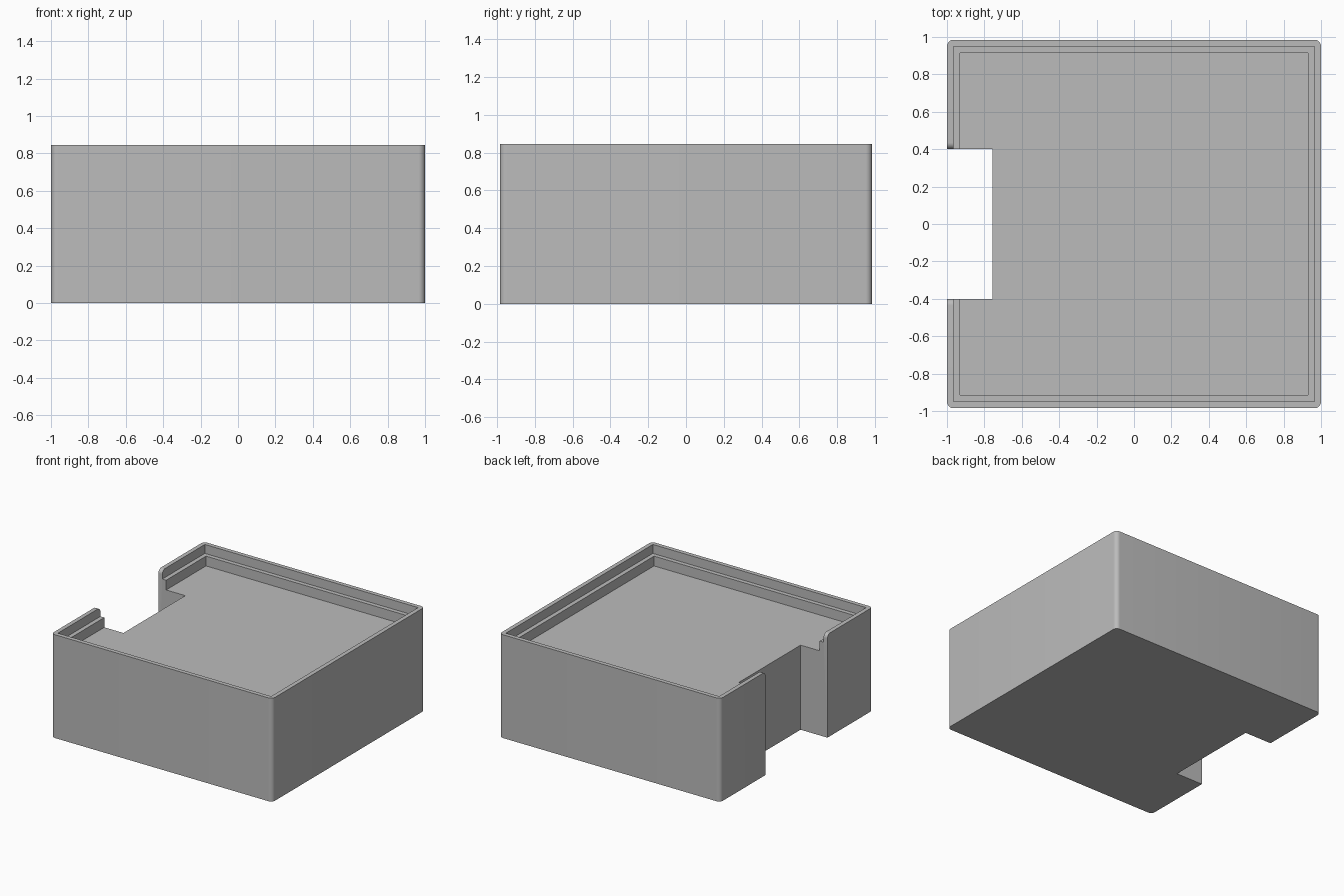
import bpy, bmesh, math

if "Cube" in bpy.data.objects:
    bpy.data.objects.remove(bpy.data.objects["Cube"])

HX, HY, TOP = 1.0, 0.985, 0.845      # half sizes and height of the body
LIP, LEDGE = 0.035, 0.07             # inset of the two recess steps
LEDGE_Z, FLOOR_Z = 0.772, 0.692
NOTCH_Y, NOTCH_X = 0.40, -0.757
R = 0.035                            # corner radius

grey = bpy.data.materials.new("grey")
grey.diffuse_color = (0.5, 0.5, 0.5, 1)
grey.use_nodes = True
grey.node_tree.nodes["Principled BSDF"].inputs["Base Color"].default_value = grey.diffuse_color


def prism(name, outline, extrude):
    """Extrude a closed planar outline along a vector."""
    bm = bmesh.new()
    face = bm.faces.new([bm.verts.new(p) for p in outline])
    new = bmesh.ops.extrude_face_region(bm, geom=[face])["geom"]
    bmesh.ops.translate(bm, vec=extrude,
                        verts=[v for v in new if isinstance(v, bmesh.types.BMVert)])
    bmesh.ops.recalc_face_normals(bm, faces=bm.faces)
    mesh = bpy.data.meshes.new(name)
    bm.to_mesh(mesh)
    bm.free()
    mesh.materials.append(grey)
    obj = bpy.data.objects.new(name, mesh)
    bpy.context.collection.objects.link(obj)
    return obj


def rectangle(inset, z):
    x, y = HX - inset, HY - inset
    return [(-x, -y, z), (x, -y, z), (x, y, z), (-x, y, z)]


def arc(cx, cy, start, end, steps=8):
    angles = [math.radians(start + (end - start) * i / steps) for i in range(steps + 1)]
    return [(cx + R * math.cos(a), cy + R * math.sin(a)) for a in angles]


# Solid body with rounded upright corners
outline = []
for sx, sy, a in ((1, 1, 0), (-1, 1, 90), (-1, -1, 180), (1, -1, 270)):
    outline += [(x, y, 0) for x, y in arc(sx * (HX - R), sy * (HY - R), a, a + 90)]
body = prism("tray_body", outline, (0, 0, TOP))

# Stepped recess in the top
upper = prism("upper_recess_cutter", rectangle(LIP, LEDGE_Z), (0, 0, 0.3))
lower = prism("lower_recess_cutter", rectangle(LEDGE, FLOOR_Z), (0, 0, 0.3))

# Side notch, flared at the top so that the lip ends are rounded
right = [(NOTCH_Y, -0.1)] + arc(NOTCH_Y + R, TOP - R, 180, 90) + [(NOTCH_Y + R, TOP + 0.1)]
profile = right + [(-y, z) for y, z in reversed(right)]
notch = prism("notch_cutter", [(-1.2, y, z) for y, z in profile], (1.2 + NOTCH_X, 0, 0))

for cutter in (upper, lower, notch):
    cut = body.modifiers.new(cutter.name, 'BOOLEAN')
    cut.operation = 'DIFFERENCE'
    cut.solver = 'EXACT'
    cut.object = cutter
    cutter.hide_render = True

# Apply the cuts, then remove the helpers
bpy.context.view_layer.objects.active = body
body.select_set(True)
for name in [m.name for m in body.modifiers]:
    bpy.ops.object.modifier_apply(modifier=name)
for cutter in (upper, lower, notch):
    bpy.data.objects.remove(cutter)
bpy.ops.object.shade_smooth_by_angle(angle=math.radians(30))
